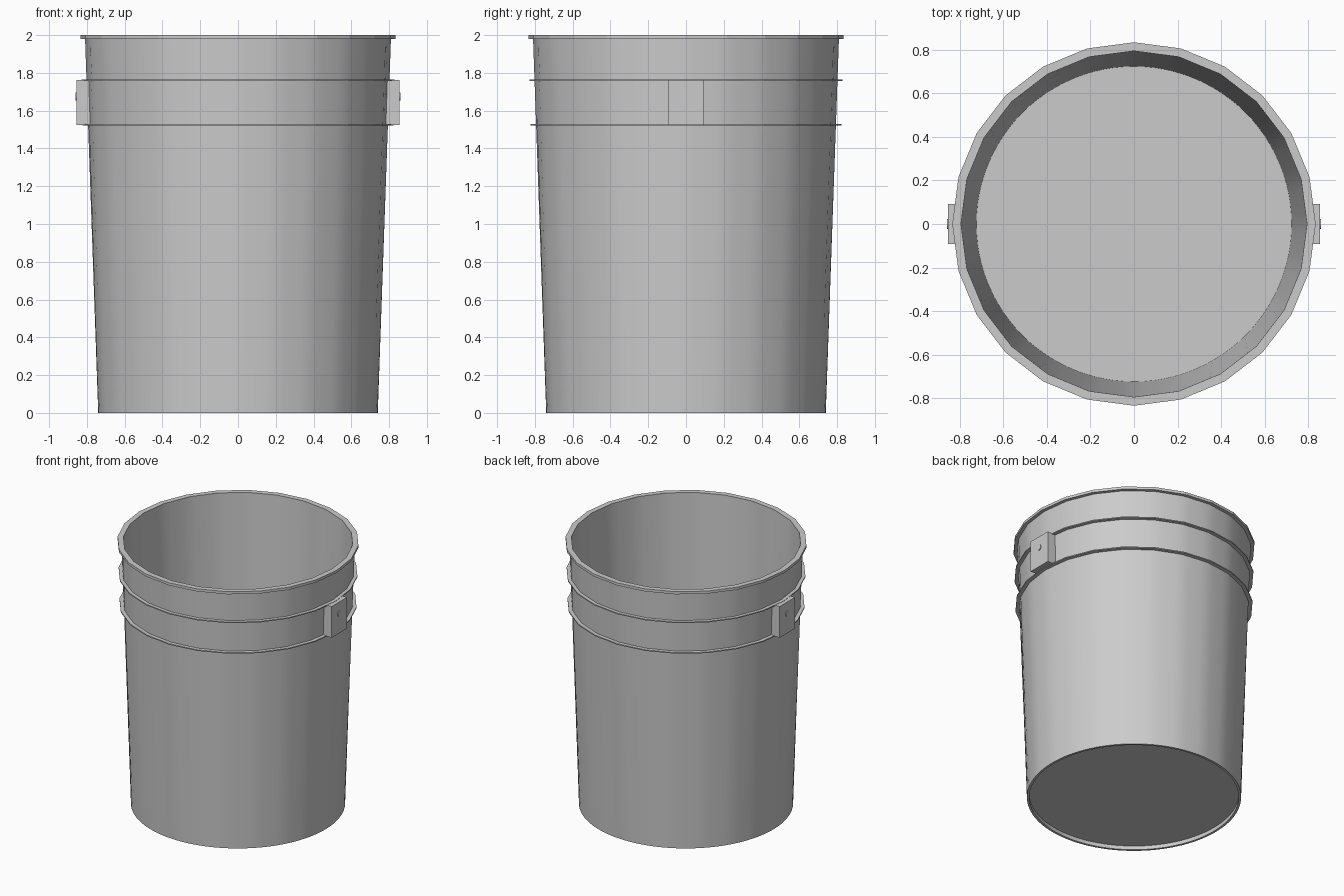
import bpy
import bmesh
import math

default_cube = bpy.data.objects.get("Cube")
if default_cube:
    bpy.data.objects.remove(default_cube)

SIDES = 24
FINE = 96

grey = bpy.data.materials.new("grey_plastic")
grey.use_nodes = True
COLOUR = (0.6, 0.6, 0.6, 1)
grey.diffuse_color = COLOUR
grey.node_tree.nodes["Principled BSDF"].inputs["Base Color"].default_value = COLOUR


def finish(name, bm, smooth=False):
    bmesh.ops.recalc_face_normals(bm, faces=bm.faces)
    mesh = bpy.data.meshes.new(name)
    bm.to_mesh(mesh)
    bm.free()
    mesh.materials.append(grey)
    obj = bpy.data.objects.new(name, mesh)
    bpy.context.collection.objects.link(obj)
    if smooth:
        bpy.ops.object.select_all(action='DESELECT')
        obj.select_set(True)
        bpy.context.view_layer.objects.active = obj
        bpy.ops.object.shade_smooth_by_angle(angle=math.radians(30))
    return obj


def lathe(name, profile, count, smooth=False):
    """Spin a closed (radius, height, facet) profile; facet 1 gives a polygon, 0 a circle."""
    bm = bmesh.new()
    step = 2 * math.pi / SIDES
    rings = []
    for radius, z, facet in profile:
        ring = []
        for i in range(count):
            a = 2 * math.pi * i / count
            flat = math.cos(step / 2) / math.cos(a % step - step / 2)
            r = radius * (1 - facet + facet * flat)
            ring.append(bm.verts.new((r * math.cos(a), r * math.sin(a), z)))
        rings.append(ring)
    for k, ring in enumerate(rings):
        other = rings[(k + 1) % len(rings)]
        for i in range(count):
            j = (i + 1) % count
            bm.faces.new((ring[i], ring[j], other[j], other[i]))
    return finish(name, bm, smooth)


# Tapered wall: round at the foot, faceted at the mouth
lathe("bucket_wall", [(0.74, 0, 0), (0.81, 1.99, 1), (0.795, 1.99, 1), (0.723, 0, 0)],
      FINE, smooth=True)

# Floor set slightly above the foot
bm = bmesh.new()
bmesh.ops.create_cone(bm, cap_ends=True, segments=FINE, radius1=0.728, radius2=0.728, depth=0.015)
bmesh.ops.translate(bm, verts=bm.verts, vec=(0, 0, 0.037))
finish("bucket_floor", bm, smooth=True)


# Rim and the two stiffening rings
def band(name, inner, outer, low, high):
    lathe(name, [(inner, low, 1), (outer, low, 1), (outer, high, 1), (inner, high, 1)], SIDES)


band("rim", 0.795, 0.835, 1.98, 2.0)
band("upper_ring", 0.795, 0.828, 1.757, 1.765)
band("lower_ring", 0.785, 0.822, 1.521, 1.529)

# Handle ears with a small round pivot on each
EAR_PLAN = [(0.855, -0.092), (0.855, 0.092), (0.778, 0.092), (0.789, 0), (0.778, -0.092)]
for side, sign in (("left", 1), ("right", -1)):
    bm = bmesh.new()
    base = bm.faces.new([bm.verts.new((sign * x, y, 1.525)) for x, y in EAR_PLAN])
    top = bmesh.ops.extrude_face_region(bm, geom=[base])["geom"]
    bmesh.ops.translate(bm, vec=(0, 0, 0.238),
                        verts=[v for v in top if isinstance(v, bmesh.types.BMVert)])
    finish(side + "_ear", bm)

    bm = bmesh.new()
    bmesh.ops.create_cone(bm, cap_ends=True, segments=16, radius1=0.022, radius2=0.022, depth=0.02)
    for v in bm.verts:
        v.co = (sign * (0.85 + v.co.z), v.co.y, 1.675 + v.co.x)
    finish(side + "_pivot", bm)
